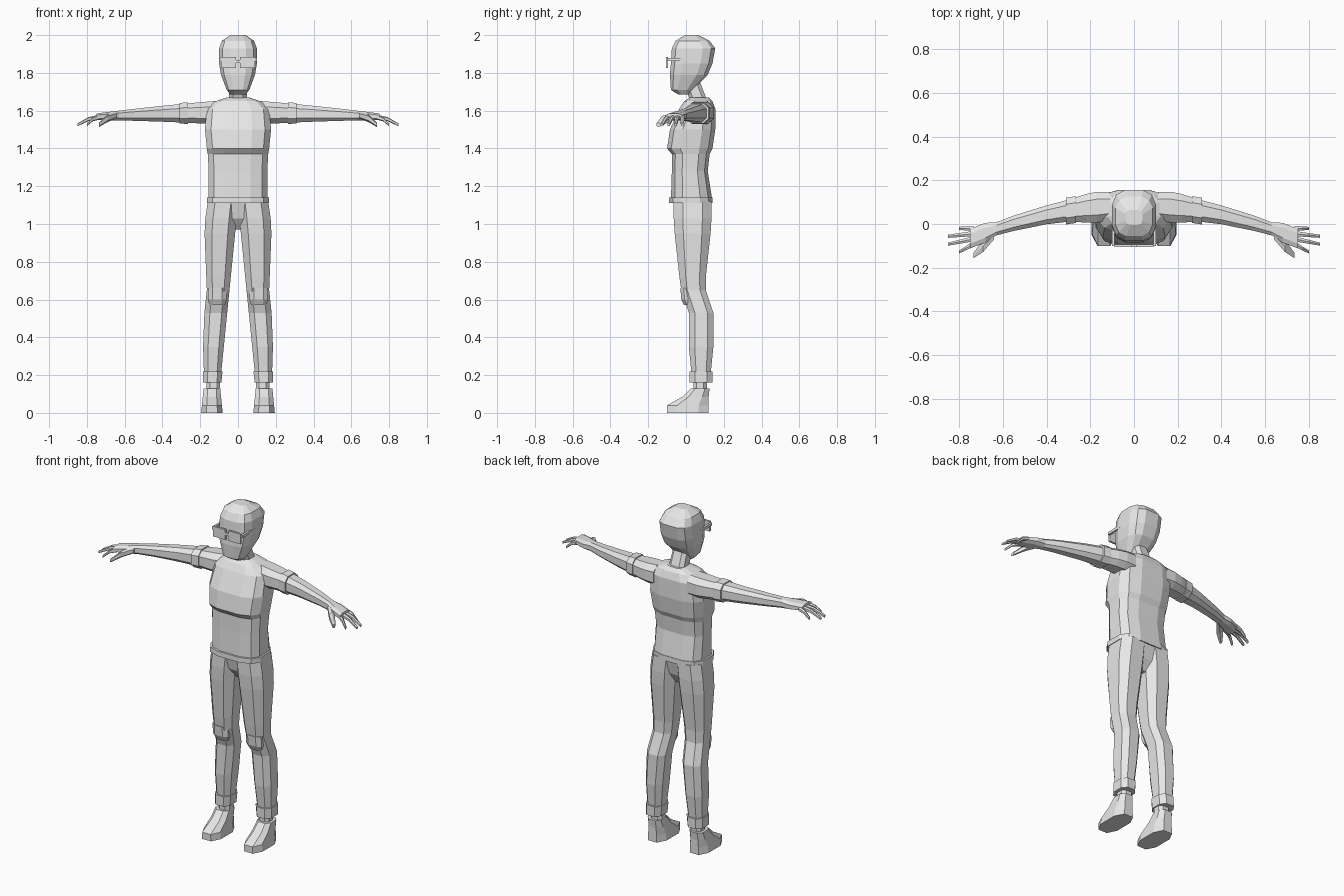
import bpy
import bmesh
import math
from mathutils import Vector

default_cube = bpy.data.objects.get("Cube")
if default_cube:
    bpy.data.objects.remove(default_cube)

grey = bpy.data.materials.new("plain grey")
grey.use_nodes = True
grey.diffuse_color = (.8, .8, .8, 1)
shader = grey.node_tree.nodes["Principled BSDF"]
shader.inputs["Base Color"].default_value = grey.diffuse_color


def outline(sides, power):
    """Rounded-square cross-section that fills the box from -1 to 1."""
    points = []
    for step in range(sides):
        angle = math.tau * (step + .5) / sides
        cosine, sine = math.cos(angle), math.sin(angle)
        points.append((math.copysign(abs(cosine) ** power, cosine),
                       math.copysign(abs(sine) ** power, sine)))
    reach = max(abs(u) for u, v in points)
    return [(u / reach, v / reach) for u, v in points]


def loft(name, rings, sideways=False, sides=8, power=.75, mirror=1):
    """Skin rings of (position, centre u, half u, centre v, half v)."""
    shape = outline(sides, power)
    bm = bmesh.new()
    loops = []
    for position, centre_u, half_u, centre_v, half_v in rings:
        loop = []
        for u, v in shape:
            across = centre_u + u * half_u
            along = centre_v + v * half_v
            if sideways:
                point = Vector((position, across, along))
            else:
                point = Vector((across, along, position))
            point.x *= mirror
            loop.append(bm.verts.new(point))
        loops.append(loop)
    for lower, upper in zip(loops, loops[1:]):
        for i in range(sides):
            j = (i + 1) % sides
            bm.faces.new((lower[i], lower[j], upper[j], upper[i]))
    bm.faces.new(loops[0])
    bm.faces.new(loops[-1])
    bmesh.ops.recalc_face_normals(bm, faces=bm.faces)
    mesh = bpy.data.meshes.new(name)
    bm.to_mesh(mesh)
    bm.free()
    mesh.materials.append(grey)
    bpy.context.collection.objects.link(bpy.data.objects.new(name, mesh))


def body(name, rings, sides=8):
    """Upright part on the centre line: (height, half width, centre y, half depth)."""
    loft(name, [(z, 0, width, y, depth) for z, width, y, depth in rings], sides=sides, power=.65)


def block(name, x, y, z, width, depth, height, mirror=1):
    """Box given by its centre and half sizes."""
    rings = [(z + end * height, x, width, y, depth) for end in (-1, 1)]
    loft(name, rings, sides=4, mirror=mirror)


def arm_ring(x, depth, extra=0):
    """Arm section: curves forward, droops and thins towards the hand."""
    y = .085 - .27 * x * x
    z = 1.59 - .04 * x * x
    return x, y, depth + extra, z, .07 * (1 - x) + extra


def leg_ring(z, outer, y, depth, extra=0):
    """Leg section: the inner edge slants outwards towards the foot."""
    inner = .1 * (1.1 - z)
    return z, (outer + inner) / 2, (outer - inner) / 2 + extra, y, depth + extra


def finger_rings(base_x, base_y, tip_x, tip_y):
    """Tapering finger that bends down along its length."""
    for t in (0, .5, 1):
        radius = .012 - .005 * t
        x = base_x + t * (tip_x - base_x)
        y = base_y + t * (tip_y - base_y)
        yield x, y, radius, 1.565 - .04 * t * t, radius


# Shirt with overhanging chest and a hem band
body("shirt", [(1.12, .155, .03, .11), (1.28, .155, .02, .095), (1.37, .16, .025, .1),
               (1.4, .165, .02, .12), (1.5, .175, .035, .12), (1.61, .165, .06, .095),
               (1.65, .12, .065, .075), (1.67, .06, .07, .05)], sides=12)
body("shirt_hem", [(z, .165, .025, .115) for z in (1.11, 1.14)], sides=12)

# Neck and head
body("neck", [(1.62, .05, .08, .045), (1.75, .045, .03, .045)])
body("head", [(1.685, .04, -.01, .03), (1.71, .06, -.02, .06), (1.79, .09, .015, .1),
              (1.85, .1, .03, .11), (1.93, .1, .04, .115), (1.97, .085, .035, .09),
              (2, .04, .03, .035)], sides=12)

# Trouser seat between the legs
body("trouser_seat", [(.97, .02, .04, .04), (1.03, .1, .035, .08), (1.12, .155, .035, .1)])

block("glasses_bridge", 0, -.1, 1.86, .02, .006, .008)

for label, side in (("left", 1), ("right", -1)):
    # Glasses
    block(label + "_lens", .05, -.1, 1.855, .04, .006, .03, side)
    block(label + "_glasses_temple", .095, -.04, 1.87, .006, .06, .008, side)

    # Arm, hand and sleeve cuff
    sections = ((.11, .065), (.17, .07), (.22, .065), (.3, .05), (.4, .043),
                (.55, .035), (.63, .03), (.68, .045), (.75, .045))
    loft(label + "_arm", [arm_ring(x, depth) for x, depth in sections],
         sideways=True, mirror=side)
    loft(label + "_sleeve_cuff", [arm_ring(x, .055, extra=.006) for x in (.265, .31)],
         sideways=True, mirror=side)

    # Fingers fan out, the middle two reaching furthest
    for i, finger in enumerate(("little", "ring", "middle", "index")):
        reach = .85 if finger in ("ring", "middle") else .8
        rings = finger_rings(.735, -.02 - .024 * i, reach, -.02 - .036 * i)
        loft(f"{label}_{finger}_finger", rings, sideways=True, sides=6, mirror=side)
    loft(label + "_thumb", [(.64, -.05, .02, 1.575, .015), (.69, -.1, .028, 1.56, .018),
                            (.735, -.145, .012, 1.525, .01)],
         sideways=True, sides=6, mirror=side)

    # Trouser leg, knee patch and rolled cuff
    stations = ((.2, .18, .08, .05), (.35, .185, .08, .065), (.53, .178, .08, .065),
                (.65, .165, .04, .065), (.72, .168, .035, .07), (.95, .177, .035, .095),
                (1.03, .173, .035, .1), (1.12, .16, .035, .1))
    loft(label + "_trouser_leg", [leg_ring(*station) for station in stations], mirror=side)
    loft(label + "_knee_patch", [(.57, .11, .04, .02, .03), (.6, .11, .05, .01, .035),
                                 (.66, .11, .05, .01, .04)], mirror=side)
    loft(label + "_trouser_cuff", [leg_ring(z, .18, .08, .055, extra=.006) for z in (.16, .22)],
         mirror=side)

    # Ankle and shoe
    loft(label + "_ankle", [(z, .13, .036, .075, .036) for z in (.1, .2)], mirror=side)
    profile = ((0, .01, .11), (.04, .01, .11), (.085, .05, .07), (.13, .075, .05))
    loft(label + "_shoe", [(z, .138, .057 - .1 * z, y, depth) for z, y, depth in profile],
         mirror=side)
